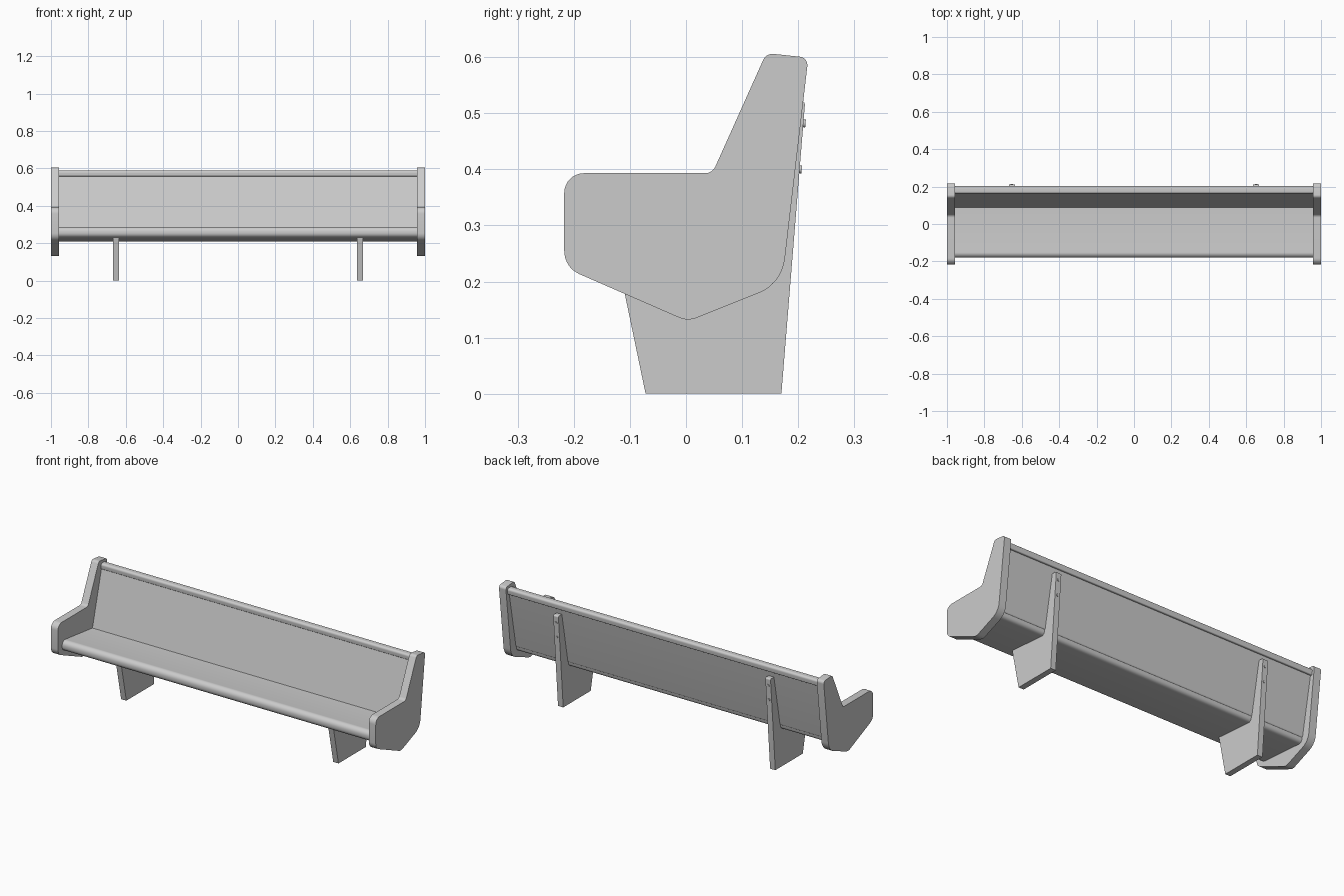
import bpy, bmesh, math
from mathutils import Vector

if "Cube" in bpy.data.objects:
    bpy.data.objects.remove(bpy.data.objects["Cube"])


def rounded(points, steps=8):
    """Fillet a (y, z, radius) polygon and return its outline."""
    out = []
    n = len(points)
    for i, (y, z, r) in enumerate(points):
        p = Vector((y, z))
        if r == 0:
            out.append(p)
            continue
        a = (Vector(points[i - 1][:2]) - p).normalized()
        b = (Vector(points[(i + 1) % n][:2]) - p).normalized()
        half = a.angle(b) / 2
        t = r / math.tan(half)
        mid = (a + b).normalized()
        centre = p + mid * (r / math.sin(half))
        start, end = p + a * t - centre, p + b * t - centre
        sweep = start.angle_signed(end)
        for k in range(steps + 1):
            ang = -sweep * k / steps  # angle_signed is clockwise
            c, s = math.cos(ang), math.sin(ang)
            out.append(centre + Vector((start.x * c - start.y * s,
                                        start.x * s + start.y * c)))
    return out


def finish(ob):
    bpy.ops.object.select_all(action='DESELECT')
    ob.select_set(True)
    bpy.context.view_layer.objects.active = ob
    bpy.ops.object.shade_smooth_by_angle(angle=math.radians(30))


def extrude(name, points, x0, x1):
    """Extrude a rounded side profile along x."""
    bm = bmesh.new()
    face = bm.faces.new([bm.verts.new((x0, p.x, p.y)) for p in rounded(points)])
    geo = bmesh.ops.extrude_face_region(bm, geom=[face])['geom']
    bmesh.ops.translate(bm, vec=(x1 - x0, 0, 0),
                        verts=[g for g in geo if isinstance(g, bmesh.types.BMVert)])
    bmesh.ops.recalc_face_normals(bm, faces=bm.faces)
    me = bpy.data.meshes.new(name)
    bm.to_mesh(me)
    bm.free()
    ob = bpy.data.objects.new(name, me)
    bpy.context.collection.objects.link(ob)
    finish(ob)
    return ob


# Profiles as (y, z, corner radius)
END = [(-0.217, 0.393, 0.035), (0.047, 0.393, 0.02), (0.143, 0.607, 0.018),
       (0.218, 0.599, 0.015), (0.171, 0.196, 0.075), (0.003, 0.129, 0.04),
       (-0.217, 0.225, 0.045)]
SUPPORT = [(-0.072, 0, 0), (0.17, 0, 0), (0.2125, 0.523, 0.008),
           (0.178, 0.523, 0.008), (0.120, 0.235, 0), (-0.121, 0.235, 0)]
SEAT = [(-0.180, 0.290, 0.026), (0.095, 0.257, 0), (0.130, 0.262, 0),
        (0.120, 0.208, 0.02), (-0.180, 0.231, 0.026)]
BACK = [(0.085, 0.250, 0), (0.168, 0.565, 0), (0.190, 0.565, 0),
        (0.128, 0.235, 0.01), (0.090, 0.235, 0)]
RAIL = [(0.163, 0.557, 0.005), (0.161, 0.588, 0.012),
        (0.203, 0.588, 0.012), (0.200, 0.553, 0.005)]

# Seat, backrest and top rail between the ends
extrude("seat", SEAT, -0.96, 0.96)
extrude("backrest", BACK, -0.96, 0.96)
extrude("top_rail", RAIL, -0.96, 0.96)

for side, s in (("left", -1), ("right", 1)):
    # End panel and support plate
    extrude(side + "_end_panel", END, s * 0.957, s * 1.0)
    extrude(side + "_support", SUPPORT, s * 0.637, s * 0.669)
    # Screw heads on the rear edge of the support
    for i, z in enumerate((0.40, 0.482)):
        bpy.ops.mesh.primitive_cylinder_add(
            vertices=16, radius=0.007, depth=0.008,
            location=(s * 0.653, 0.17 + 0.081 * z, z),
            rotation=(math.radians(90 - 4.6), 0, 0))
        screw = bpy.context.object
        screw.name = f"{side}_screw_{i + 1}"
        finish(screw)
